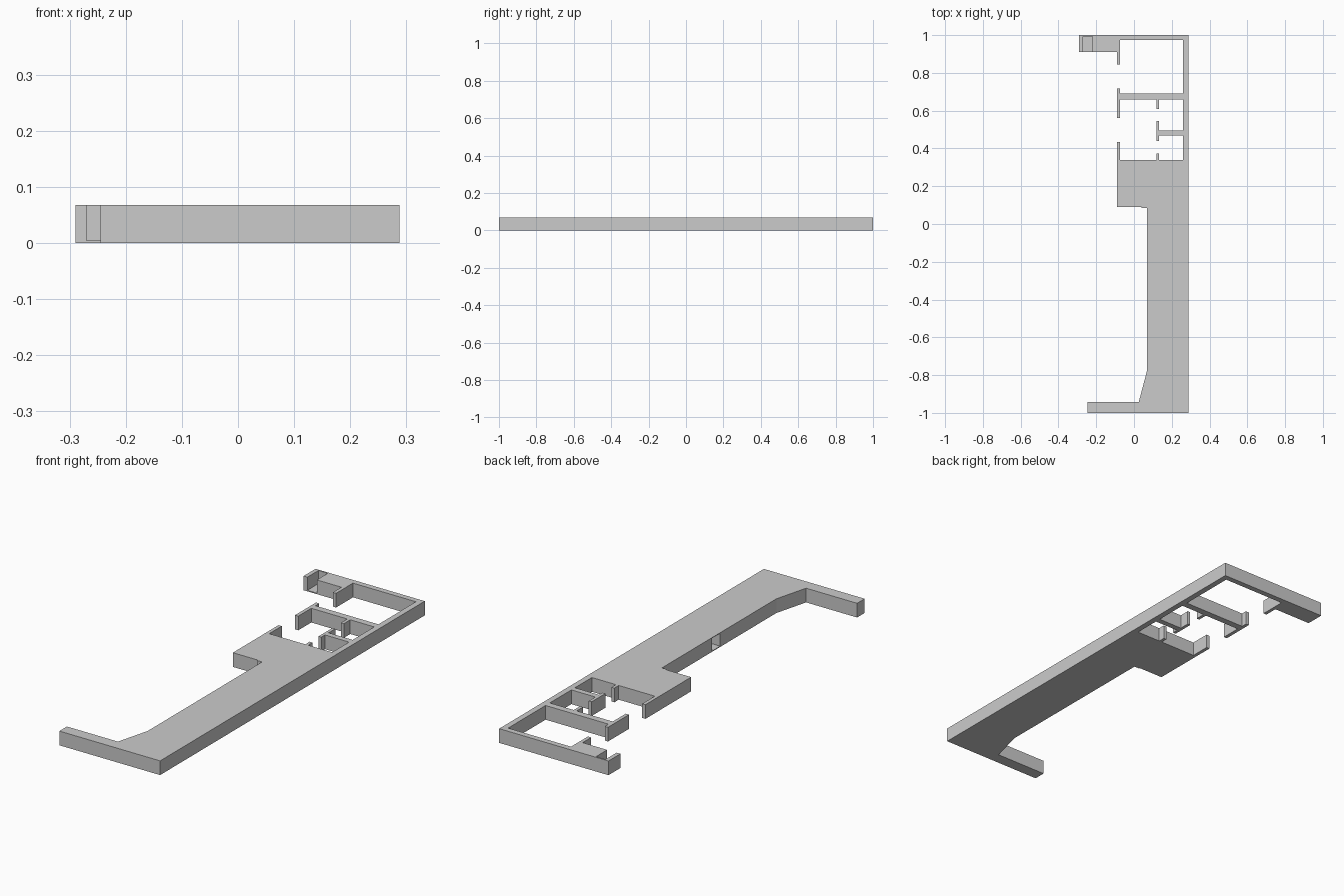
import bpy, bmesh

if "Cube" in bpy.data.objects:
    bpy.data.objects.remove(bpy.data.objects["Cube"])

H = 0.068  # common height of the walls and slabs


def prism(name, outline, z0=0.0, z1=H):
    """Extrude a counter-clockwise plan outline from z0 to z1."""
    bm = bmesh.new()
    face = bm.faces.new([bm.verts.new((x, y, z0)) for x, y in outline])
    top = bmesh.ops.extrude_face_region(bm, geom=[face])["geom"]
    bmesh.ops.translate(bm, vec=(0, 0, z1 - z0),
                        verts=[v for v in top if isinstance(v, bmesh.types.BMVert)])
    bmesh.ops.recalc_face_normals(bm, faces=bm.faces)
    mesh = bpy.data.meshes.new(name)
    bm.to_mesh(mesh)
    bm.free()
    obj = bpy.data.objects.new(name, mesh)
    bpy.context.collection.objects.link(obj)
    return obj


def box(name, x0, x1, y0, y1, z0=0.0, z1=H):
    return prism(name, [(x0, y0), (x1, y0), (x1, y1), (x0, y1)], z0, z1)


# Solid corridor with the foot, tapered corner and wider block
corridor = prism("corridor_slab", [
    (-0.245, -1), (0.288, -1), (0.288, 0.34), (-0.09, 0.34), (-0.09, 0.09),
    (0.04, 0.09), (0.04, 0.085), (0.068, 0.085), (0.068, -0.78),
    (0.025, -0.943), (-0.245, -0.943)])

# Small opening in the corridor's inner side
cutter = box("opening_cutter", 0.0, 0.11, -0.355, -0.295, 0.004, H - 0.003)
cutter.hide_render = True
cutter.hide_viewport = True
cut = corridor.modifiers.new("side_opening", "BOOLEAN")
cut.operation = "DIFFERENCE"
cut.solver = "EXACT"
cut.object = cutter

# Outer L-shaped wall joined to the end block, with a slot open to the front
prism("outer_wall", [
    (0.26, 0.34), (0.288, 0.34), (0.288, 1), (-0.29, 1), (-0.29, 0.91),
    (-0.27, 0.91), (-0.27, 0.993), (-0.22, 0.993), (-0.22, 0.91),
    (-0.09, 0.91), (-0.09, 0.845), (-0.073, 0.845), (-0.073, 0.973),
    (0.26, 0.973)])
box("slot_floor", -0.27, -0.22, 0.91, 0.993, 0, 0.005)

# T-shaped partition with a short door stub
prism("main_partition", [
    (-0.09, 0.56), (-0.073, 0.56), (-0.073, 0.658), (0.118, 0.658),
    (0.118, 0.61), (0.133, 0.61), (0.133, 0.658), (0.26, 0.658),
    (0.26, 0.69), (-0.073, 0.69), (-0.073, 0.718), (-0.09, 0.718)])

# Smaller T-shaped partition
prism("small_partition", [
    (0.118, 0.44), (0.133, 0.44), (0.133, 0.468), (0.26, 0.468),
    (0.26, 0.495), (0.133, 0.495), (0.133, 0.545), (0.118, 0.545)])

# Door stubs standing on the edge of the wide block
box("left_door_stub", -0.09, -0.073, 0.34, 0.435)
box("inner_door_stub", 0.118, 0.133, 0.34, 0.373)
